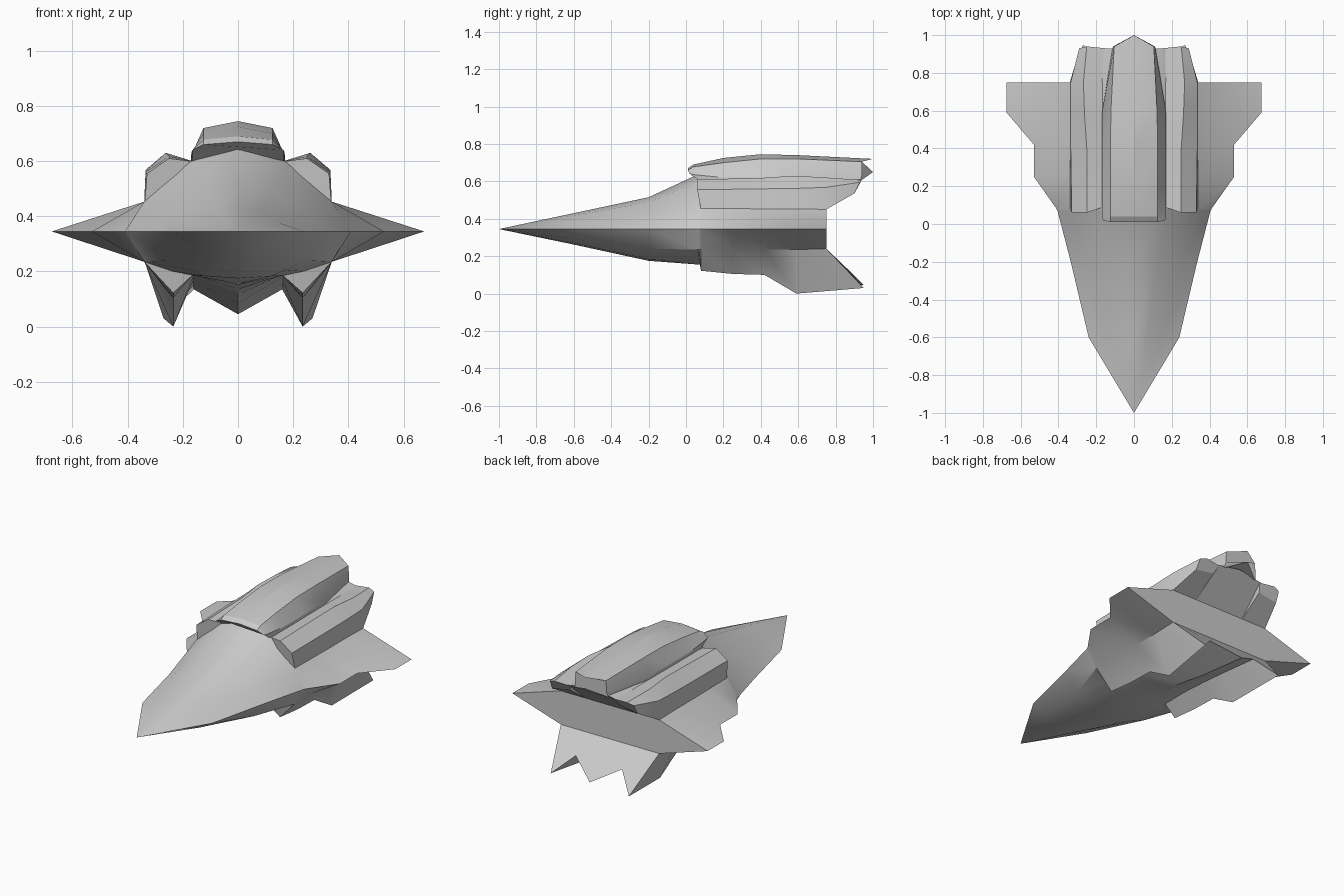
import bpy, bmesh, math


def make(name, verts, faces, smooth=28):
    bm = bmesh.new()
    vs = [bm.verts.new(v) for v in verts]
    for f in faces:
        bm.faces.new([vs[i] for i in f])
    bmesh.ops.recalc_face_normals(bm, faces=bm.faces)
    me = bpy.data.meshes.new(name)
    bm.to_mesh(me)
    bm.free()
    ob = bpy.data.objects.new(name, me)
    bpy.context.collection.objects.link(ob)
    bpy.ops.object.select_all(action='DESELECT')
    ob.select_set(True)
    bpy.context.view_layer.objects.active = ob
    bpy.ops.object.shade_smooth_by_angle(angle=math.radians(smooth))
    return ob


def mirrored(half):
    # half ring runs from top centre to bottom centre on +x
    return half + [(-x, y, z) for x, y, z in half[-2:0:-1]]


def skin(rings):
    n = len(rings[0])
    verts = [v for r in rings for v in r]
    faces = [(a * n + i, a * n + (i + 1) % n, (a + 1) * n + (i + 1) % n, (a + 1) * n + i)
             for a in range(len(rings) - 1) for i in range(n)]
    return verts, faces, n


# Hull with wings and belly fins: one station per row
# y, wing half width, shoulder x, haunch x, top z, keel z, fin tip z, fin root z
MID = 0.345
stations = [
    (-0.60, 0.24, 0.07, 0.15, 0.43, 0.262, 0.285, 0.270),
    (-0.20, 0.335, 0.12, 0.25, 0.515, 0.175, 0.205, 0.183),
    (0.07, 0.405, 0.17, 0.34, 0.64, 0.155, 0.200, 0.185),
    (0.08, 0.41, 0.17, 0.34, 0.645, 0.153, 0.122, 0.188),
    (0.25, 0.53, 0.17, 0.34, 0.645, 0.135, 0.105, 0.190),
    (0.42, 0.53, 0.17, 0.34, 0.645, 0.115, 0.100, 0.180),
    (0.59, 0.675, 0.17, 0.34, 0.645, 0.085, 0.000, 0.165),
]
rings = []
for y, w, ax, bx, top, keel, fin, root in stations:
    up = top - MID
    low = MID - keel
    cz = max(0.235, MID - 0.62 * low)
    rings.append(mirrored([
        (0, y, top), (ax, y, MID + 0.85 * up), (bx, y, MID + 0.36 * up), (w, y, MID),
        (bx, y, cz), (0.69 * bx, y, fin), (0.48 * bx, y, root), (0, y, keel)]))
# swept tail ring
rings.append(mirrored([
    (0, 0.93, 0.63), (0.17, 0.93, 0.60), (0.34, 0.75, 0.45), (0.675, 0.75, MID),
    (0.34, 0.75, 0.24), (0.27, 0.95, 0.03), (0.16, 0.86, 0.135), (0, 0.95, 0.045)]))
verts, faces, n = skin(rings)
nose = len(verts)
verts.append((0, -1, MID))
faces += [(nose, (i + 1) % n, i) for i in range(n)]
last = (len(rings) - 1) * n
# tail: upper overhang, flat transom, lower slanted ramp
for cap in ((12, 13, 0, 1, 2), (2, 3, 4, 10, 11, 12), (4, 5, 6, 7, 8, 9, 10)):
    faces.append([last + i for i in cap])
make("hull", verts, faces, 32)

# Dorsal pod along the spine
spine = [
    [(0, 0.01, 0.670), (0.125, 0.01, 0.660), (0.165, 0.02, 0.640), (0.165, 0.07, 0.605), (0, 0.08, 0.64)],
    [(0, 0.04, 0.690), (0.125, 0.04, 0.678), (0.168, 0.05, 0.635), (0.168, 0.08, 0.600), (0, 0.10, 0.62)],
    [(0, 0.20, 0.725), (0.125, 0.20, 0.700), (0.17, 0.20, 0.62), (0.17, 0.20, 0.595), (0, 0.20, 0.60)],
    [(0, 0.40, 0.745), (0.125, 0.40, 0.720), (0.17, 0.40, 0.62), (0.17, 0.40, 0.595), (0, 0.40, 0.60)],
    [(0, 0.60, 0.740), (0.122, 0.60, 0.720), (0.168, 0.60, 0.62), (0.168, 0.60, 0.595), (0, 0.60, 0.60)],
    [(0, 1.00, 0.720), (0.105, 0.94, 0.705), (0.11, 0.94, 0.63), (0.115, 0.93, 0.60), (0, 1.00, 0.65)],
]
verts, faces, n = skin([mirrored(r) for r in spine])
end = len(verts) - n
faces += [list(range(n)), list(range(end, end + n))]
make("dorsal_pod", verts, faces, 20)

# Side pods: inner edge, ridge, outer edge, lower edge, buried core
flank = [
    [(0.16, 0.09, 0.598), (0.25, 0.06, 0.610), (0.33, 0.06, 0.555), (0.338, 0.08, 0.45), (0.17, 0.09, 0.45)],
    [(0.165, 0.40, 0.60), (0.25, 0.40, 0.618), (0.335, 0.40, 0.560), (0.34, 0.40, 0.45), (0.17, 0.40, 0.45)],
    [(0.165, 0.58, 0.60), (0.262, 0.58, 0.630), (0.335, 0.58, 0.562), (0.34, 0.58, 0.45), (0.17, 0.58, 0.45)],
    [(0.165, 0.75, 0.60), (0.268, 0.75, 0.620), (0.335, 0.75, 0.568), (0.34, 0.75, 0.45), (0.17, 0.75, 0.45)],
    [(0.15, 0.93, 0.60), (0.25, 0.94, 0.607), (0.29, 0.93, 0.595), (0.295, 0.90, 0.535), (0.17, 0.90, 0.555)],
]
for side, label in ((1, "right"), (-1, "left")):
    verts, faces, n = skin([[(side * x, y, z) for x, y, z in r] for r in flank])
    end = len(verts) - n
    faces += [list(range(n)), list(range(end, end + n))]
    make(label + "_side_pod", verts, faces, 20)
